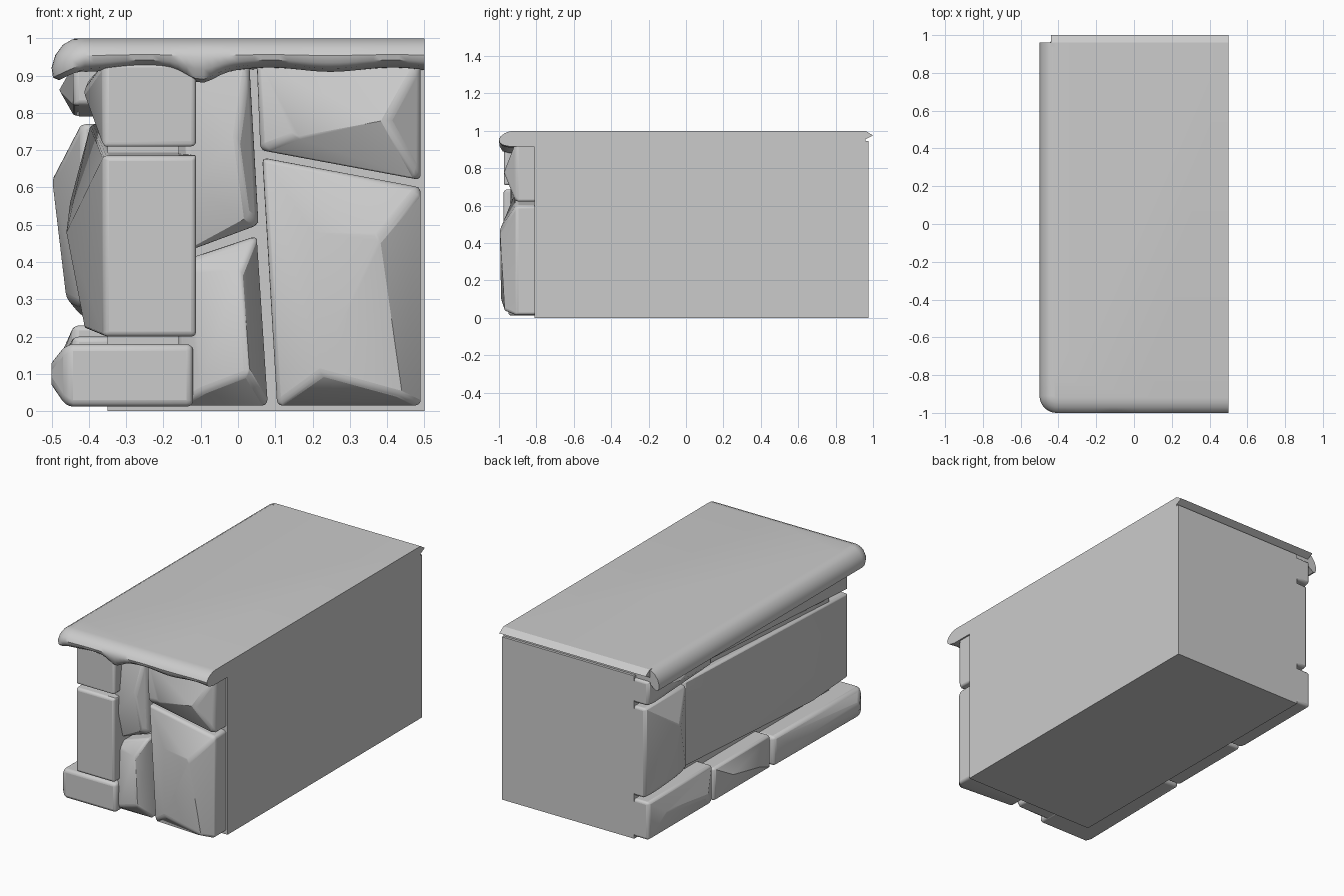
import bpy, bmesh, math
from mathutils import Vector

cube = bpy.data.objects.get("Cube")
if cube:
    bpy.data.objects.remove(cube, do_unlink=True)

stone_grey = bpy.data.materials.new("stone_grey")
stone_grey.use_nodes = True
GREY = (0.6, 0.6, 0.6, 1)
stone_grey.diffuse_color = GREY
stone_grey.node_tree.nodes["Principled BSDF"].inputs["Base Color"].default_value = GREY

WALL_X, WALL_Y = -0.35, -0.81


def finish(name, bm, bevel=0, smooth=0):
    bmesh.ops.recalc_face_normals(bm, faces=bm.faces)
    mesh = bpy.data.meshes.new(name)
    bm.to_mesh(mesh)
    bm.free()
    mesh.materials.append(stone_grey)
    obj = bpy.data.objects.new(name, mesh)
    bpy.context.collection.objects.link(obj)
    if bevel:
        mod = obj.modifiers.new("worn_edges", "BEVEL")
        mod.width, mod.segments = bevel, 3
        mod.limit_method, mod.angle_limit = "ANGLE", math.radians(35)
    if smooth:
        bpy.ops.object.select_all(action="DESELECT")
        obj.select_set(True)
        bpy.context.view_layer.objects.active = obj
        bpy.ops.object.shade_smooth_by_angle(angle=math.radians(smooth))
    return obj


def hull(name, points, bevel=0.014):
    """A chipped stone: the convex hull of its corners, with worn edges."""
    bm = bmesh.new()
    for p in points:
        bm.verts.new(p)
    out = bmesh.ops.convex_hull(bm, input=bm.verts)
    bmesh.ops.delete(bm, geom=list({g for g in out["geom_interior"] + out["geom_unused"]
                                    if isinstance(g, bmesh.types.BMVert)}), context="VERTS")
    bmesh.ops.dissolve_limit(bm, angle_limit=0.02, verts=bm.verts, edges=bm.edges)
    return finish(name, bm, bevel, 30)


def front_stone(name, outline, rim, peaks):
    pts = [(x, y, z) for x, z in outline for y in (WALL_Y + 0.02, rim)]
    hull(name, pts + peaks)


def side_stone(name, outline, rim, peaks):
    pts = [(x, y, z) for y, z in outline for x in (WALL_X + 0.02, rim)]
    hull(name, pts + peaks)


def prism(name, profile, x0, x1):
    """Extrude a (y, z) profile along x."""
    bm = bmesh.new()
    face = bm.faces.new([bm.verts.new((x0, y, z)) for y, z in profile])
    out = bmesh.ops.extrude_face_region(bm, geom=[face])
    moved = [g for g in out["geom"] if isinstance(g, bmesh.types.BMVert)]
    bmesh.ops.translate(bm, verts=moved, vec=(x1 - x0, 0, 0))
    return finish(name, bm)


# Plain core block
prism("core_block", [(WALL_Y, 0), (0.975, 0), (0.975, 0.945), (WALL_Y, 0.945)], WALL_X, 0.5)

# Front stones
front_stone("front_upper_right_stone", [(0.05, 0.94), (0.49, 0.94), (0.49, 0.62), (0.06, 0.70)],
            -0.91, [(0.40, -0.975, 0.78), (0.15, -0.955, 0.735)])
front_stone("front_lower_right_stone", [(0.065, 0.68), (0.49, 0.60), (0.49, 0.015), (0.105, 0.015)],
            -0.91, [(0.38, -0.995, 0.47), (0.20, -0.965, 0.48), (0.22, -0.99, 0.10), (0.44, -0.97, 0.04)])
front_stone("front_upper_middle_stone", [(-0.16, 0.94), (0.03, 0.94), (0.055, 0.50), (-0.16, 0.42)],
            -0.89, [(0.0, -0.94, 0.74), (0.03, -0.92, 0.52), (-0.13, -0.94, 0.60)])
front_stone("front_lower_middle_stone", [(-0.16, 0.40), (0.05, 0.47), (0.08, 0.015), (-0.16, 0.015)],
            -0.89, [(0.01, -0.96, 0.38), (-0.12, -0.92, 0.37), (0.03, -0.97, 0.10), (-0.10, -0.94, 0.05)])

# Corner stones, which wrap around from the front to the side
hull("lower_corner_stone",
     [(x, y, z) for x, y in ((-0.46, -0.95), (-0.12, -0.95), (-0.12, -0.5), (-0.45, -0.16), (-0.3, -0.16))
      for z in (0.012, 0.18)] + [(-0.5, -0.88, 0.13), (-0.5, -0.88, 0.07), (-0.49, -0.3, 0.10)], 0.018)
hull("middle_corner_stone",
     [(x, -0.975, z) for x in (-0.36, -0.112) for z in (0.2, 0.685)]
     + [(-0.112, -0.7, z) for z in (0.2, 0.685)]
     + [(x, 0.58, z) for x in (-0.3, -0.395) for z in (0.28, 0.77)]
     + [(-0.46, -0.35, 0.48), (-0.45, 0.2, 0.56), (-0.41, -0.6, 0.22)])
hull("upper_corner_stone",
     [(x, -0.972, z) for x in (-0.36, -0.112) for z in (0.71, 0.935)]
     + [(-0.112, -0.7, z) for z in (0.71, 0.935)]
     + [(x, 0.36, z) for x in (-0.3, -0.38) for z in (0.8, 0.92)]
     + [(-0.415, -0.8, 0.86), (-0.41, -0.2, 0.87)])

# Side stones
side_stone("side_lower_rear_stone", [(0.975, 0.012), (0.39, 0.012), (0.39, 0.23), (0.975, 0.23)],
           -0.44, [(-0.48, 0.85, 0.14), (-0.49, 0.5, 0.10)])
side_stone("side_lower_middle_stone", [(0.375, 0.012), (-0.145, 0.012), (-0.145, 0.2), (0.375, 0.2)],
           -0.44, [(-0.48, 0.25, 0.13), (-0.48, 0.0, 0.08)])
side_stone("side_middle_rear_stone", [(0.975, 0.25), (0.6, 0.28), (0.6, 0.77), (0.975, 0.77)],
           -0.42, [(-0.498, 0.76, 0.62), (-0.46, 0.78, 0.30)])
side_stone("side_upper_rear_stone", [(0.975, 0.79), (0.39, 0.82), (0.39, 0.93), (0.975, 0.93)],
           -0.44, [(-0.48, 0.75, 0.86)])

# Top slab: a rounded lip swept along the left and front edges
R = 0.09
path = [(Vector((-0.5, 0.96 - 1.87 * i / 20)), Vector((1, 0))) for i in range(20)]
for i in range(9):
    a = math.pi / 2 * i / 8
    inward = Vector((math.cos(a), math.sin(a)))
    path.append((Vector((-0.5 + R, -1 + R)) - R * inward, inward))
path += [(Vector((-0.5 + R + (1 - R) * i / 40, -1)), Vector((0, 1))) for i in range(1, 41)]

# Lip profile: inset, height, share of the underside wobble
lip = [(0.08, 1.0, 0), (0.055, 0.997, 0), (0.03, 0.987, 0), (0.01, 0.972, 0), (0, 0.955, 0.2),
       (0.004, 0.938, 0.6), (0.02, 0.925, 1), (0.06, 0.916, 1), (0.22, 0.915, 0.3)]

bm = bmesh.new()
rows = []
for p, n in path:
    wobble = 0.006 * math.sin(p.x * 19) - 0.03 * math.exp(-((p.x + 0.1) / 0.05) ** 2)
    row = []
    for inset, z, share in lip:
        q = p + n * inset
        droop = 0.045 * n.x * max(0, 1 - inset / 0.06) * (1.0 - z) / 0.06
        row.append(bm.verts.new((q.x, q.y, z - droop + share * wobble * (1 - n.x))))
    rows.append(row)
for a, b in zip(rows, rows[1:]):
    for k in range(len(lip) - 1):
        bm.faces.new((a[k], a[k + 1], b[k + 1], b[k]))
top_back = bm.verts.new((0.5, 0.96, 1.0))
low_back = bm.verts.new((0.5, 0.96, 0.93))
bm.faces.new([r[0] for r in rows] + [top_back])
bm.faces.new([r[-1] for r in rows] + [low_back])
bm.faces.new(rows[0] + [low_back, top_back])
bm.faces.new(rows[-1] + [low_back, top_back])
finish("top_slab", bm, 0, 40)

# Pointed lip along the back of the slab
prism("slab_back_lip", [(0.94, 1.0), (0.96, 1.0), (1.0, 0.975), (0.94, 0.945)], -0.44, 0.5)
